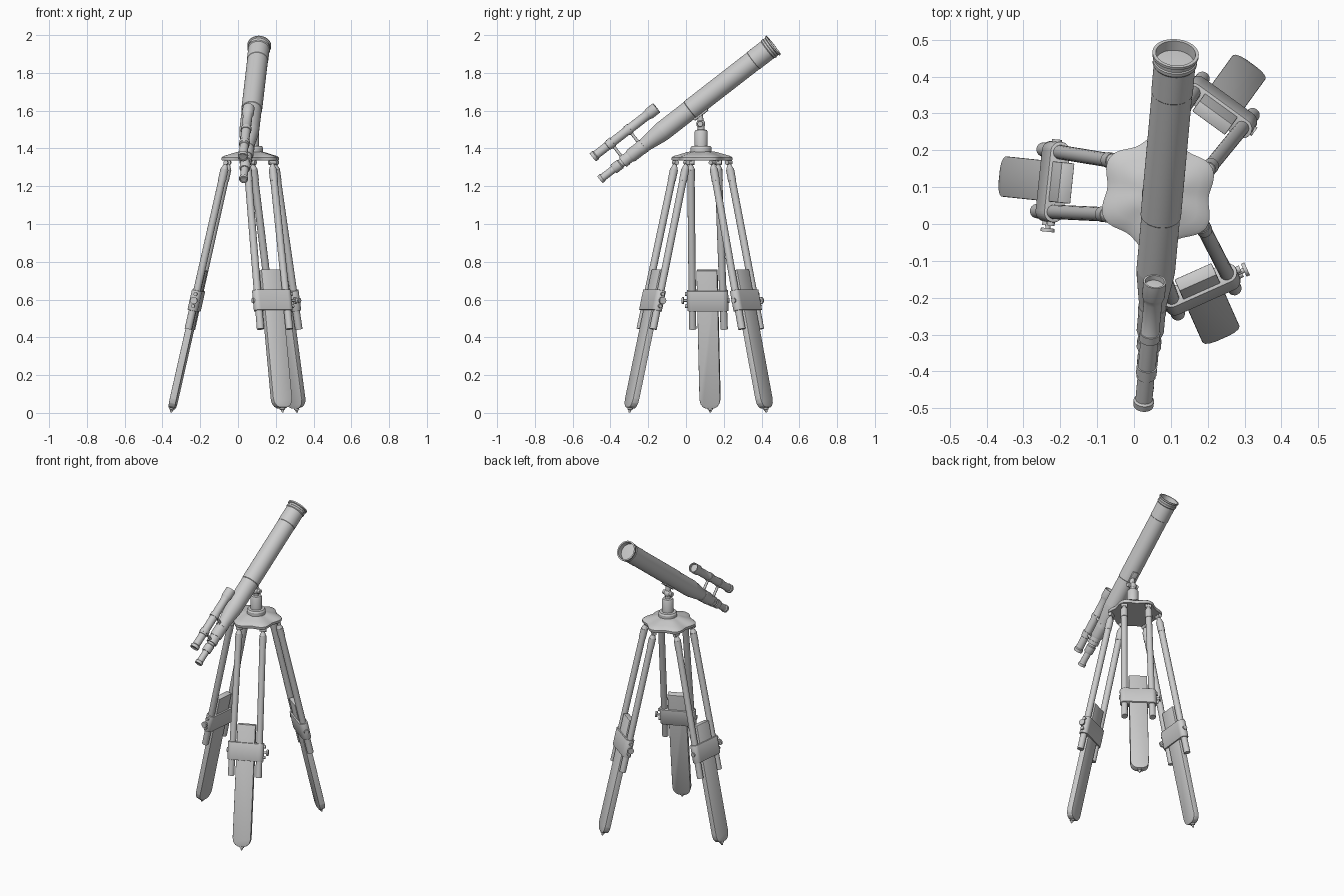
import bpy, bmesh, math
from mathutils import Matrix, Vector

if "Cube" in bpy.data.objects:
    bpy.data.objects.remove(bpy.data.objects["Cube"])

T, R = Matrix.Translation, Matrix.Rotation
rad = math.radians


def finish(name, bm, mat):
    bm.transform(mat)
    bmesh.ops.recalc_face_normals(bm, faces=bm.faces[:])
    me = bpy.data.meshes.new(name)
    bm.to_mesh(me)
    bm.free()
    ob = bpy.data.objects.new(name, me)
    bpy.context.collection.objects.link(ob)
    return ob


def lathe(name, profile, mat, n=32, scale=lambda a: 1.0):
    """Revolve (radius, height) points about z; scale(angle) shapes the outline."""
    bm = bmesh.new()
    rings = []
    for r, z in profile:
        if r == 0:
            rings.append([bm.verts.new((0, 0, z))])
        else:
            rings.append([bm.verts.new((r * scale(a) * math.cos(a), r * scale(a) * math.sin(a), z))
                          for a in (2 * math.pi * i / n for i in range(n))])
    for a, b in zip(rings, rings[1:]):
        for i in range(n):
            j = (i + 1) % n
            loop = [a[i % len(a)], a[j % len(a)], b[j % len(b)], b[i % len(b)]]
            bm.faces.new(list(dict.fromkeys(loop)))
    return finish(name, bm, mat)


def rod(name, p, q, r, mat, n=20, r2=None):
    p, q = Vector(p), Vector(q)
    d = q - p
    local = T(p) @ d.to_track_quat('Z', 'Y').to_matrix().to_4x4()
    r2 = r if r2 is None else r2
    return lathe(name, [(0, 0), (r, 0), (r2, d.length), (0, d.length)], mat @ local, n)


def prism(name, outline, vec, mat, bevel=0.0):
    """Extrude a flat outline of 3D points along vec."""
    bm = bmesh.new()
    f = bm.faces.new([bm.verts.new(p) for p in outline])
    ex = bmesh.ops.extrude_face_region(bm, geom=[f])
    bmesh.ops.translate(bm, vec=vec, verts=[v for v in ex['geom'] if isinstance(v, bmesh.types.BMVert)])
    if bevel:
        bmesh.ops.bevel(bm, geom=bm.edges[:], offset=bevel, segments=2, affect='EDGES', profile=0.5)
    return finish(name, bm, mat)


# ---- Tripod head: scalloped domed plate and column
base = T((0.065, 0.085, 0)) @ R(rad(-6), 4, 'Z')
lathe("head_plate", [(0, 1.335), (0.98, 1.335), (1, 1.34), (1, 1.352), (0.93, 1.36), (0.75, 1.368),
                     (0.5, 1.38), (0.35, 1.385), (0, 1.385)], base, 96,
      lambda a: 0.15 + 0.012 * math.cos(6 * (a - rad(30))))
column = T((0.077, 0.08, 0))
lathe("column", [(0, 1.37), (0.056, 1.37), (0.056, 1.403), (0.05, 1.412), (0.035, 1.414), (0.035, 1.488),
                 (0.03, 1.497), (0.018, 1.5), (0.018, 1.515), (0, 1.515)], column)

# ---- Legs
tilt = math.atan2(0.297, 1.31)
for k, ang in enumerate((180, 300, 60)):
    leg = base @ R(rad(ang), 4, 'Z') @ T((0.422, 0, 0)) @ R(-tilt, 4, 'Y')
    tag = "_%d" % (k + 1)
    # lower slab with rounded foot and metal tip
    half = [(0.055, 0.775), (0.055, 0.075), (0.05, 0.052), (0.038, 0.035), (0.02, 0.026)]
    out = [(-0.018, y, s) for y, s in half] + [(-0.018, -y, s) for y, s in reversed(half)]
    prism("leg_slab" + tag, out, (0.036, 0, 0), leg, 0.003)
    lathe("foot_tip" + tag, [(0, 0.002), (0.004, 0.002), (0.009, 0.016), (0.014, 0.018),
                             (0.014, 0.035), (0, 0.035)], leg, 16)
    # sliding clamp band round slab and poles
    ring = []
    for sgn in (1, -1):
        for i in range(13):
            a = math.pi * i / 12
            ring.append((sgn * 0.027 * math.cos(a), sgn * (0.083 + 0.027 * math.sin(a)), 0.555))
    prism("clamp" + tag, ring, (0, 0, 0.11), leg, 0.002)
    # clamp screws and knob
    rod("clamp_knob_shaft" + tag, (0, 0.1, 0.61), (0, 0.128, 0.61), 0.007, leg, 12)
    rod("clamp_knob" + tag, (0, 0.127, 0.61), (0, 0.137, 0.61), 0.019, leg)
    for s in (0.58, 0.645):
        rod("clamp_bolt" + tag, (0, 0.1, s), (0, 0.12, s), 0.01, leg, 12)
    rod("clamp_front_stud" + tag, (0, -0.1, 0.61), (0, -0.115, 0.61), 0.014, leg, 16)
    # twin upper poles with hinges under the plate
    for sgn in (1, -1):
        lo, hi = Vector((0, sgn * 0.084, 0.455)), Vector((0, sgn * 0.073, 1.325))
        rod("leg_pole" + tag, lo, hi, 0.0195, leg)
        d = (hi - lo).normalized()
        rod("pole_collar" + tag, hi - d * 0.065, hi - d * 0.003, 0.0215, leg)
        rod("pole_cap" + tag, hi, hi + d * 0.02, 0.0195, leg, r2=0.011)
        rod("hinge_tongue" + tag, hi, hi + d * 0.045, 0.010, leg, 12)
        pin = hi + d * 0.034
        w = Vector((0, 0.019, 0))
        rod("hinge_pin" + tag, pin - w, pin + w, 0.012, leg, 16)

# ---- Telescope: local z runs up the optical axis, local y is its upper side
start, end = Vector((0.029, -0.455, 1.235)), Vector((0.113, 0.463, 1.947))
zax = (end - start).normalized()
xax = zax.cross(Vector((0, 0, 1))).normalized()
yax = xax.cross(zax)
scope = T(start) @ Matrix((xax, yax * 1.0, zax)).transposed().to_4x4()
L = (end - start).length

lathe("main_tube", [(0, 0.42), (0.0525, 0.42), (0.0525, 0.604), (0.055, 0.607), (0.055, 1.03),
                    (0.0565, 1.032), (0.0565, L - 0.04), (0.06, L - 0.035), (0.06, L - 0.025),
                    (0.057, L - 0.022), (0.057, L - 0.012), (0.063, L - 0.008), (0.063, L),
                    (0.054, L), (0.052, L - 0.03), (0, L - 0.026)], scope, 48)
lathe("focuser_cone", [(0, 0.2), (0.034, 0.2), (0.037, 0.21), (0.037, 0.3), (0.04, 0.32),
                       (0.051, 0.4), (0.0525, 0.42), (0, 0.42)], scope, 40)
lathe("drawtube", [(0, 0.09), (0.025, 0.09), (0.028, 0.095), (0.028, 0.135), (0.024, 0.14), (0.024, 0.16),
                   (0.031, 0.163), (0.031, 0.2), (0, 0.2)], scope)
lathe("eyepiece", [(0, 0.008), (0.016, 0.004), (0.018, 0), (0.023, 0), (0.024, 0.016), (0.02, 0.022),
                   (0.02, 0.095), (0, 0.095)], scope)

# ---- Finder scope on two posts
finder = scope @ T((0, 0.117, 0))
lathe("finder_tube", [(0, 0.05), (0.02, 0.048), (0.021, 0.042), (0.027, 0.042), (0.028, 0.06), (0.023, 0.065),
                      (0.023, 0.14), (0.026, 0.142), (0.026, 0.16), (0.024, 0.162), (0.024, 0.27),
                      (0.026, 0.272), (0.026, 0.29), (0.025, 0.292), (0.025, 0.40), (0.029, 0.415),
                      (0.031, 0.42), (0.031, 0.47), (0.026, 0.47), (0.025, 0.455), (0, 0.458)], finder)
for t in (0.165, 0.282):
    rod("finder_post", (0, 0.02, t), (0, 0.1, t), 0.008, scope, 12)
    rod("finder_ring", (0, 0.117, t - 0.012), (0, 0.117, t + 0.012), 0.028, scope, 32)
    rod("tube_ring", (0, 0, t - 0.012), (0, 0, t + 0.012), 0.0385 if t > 0.2 else 0.033, scope, 32)

# ---- Swivel joint between column and tube
joint = Vector((0.077, 0.078, 1.53))
lathe("swivel_ball", [(0, -0.024)] + [(0.024 * math.sin(a), -0.024 * math.cos(a))
                                      for a in (math.pi * i / 10 for i in range(1, 10))] + [(0, 0.024)], T(joint), 24)
rod("swivel_axle", joint - xax * 0.034, joint + xax * 0.034, 0.014, Matrix())
rod("swivel_arm", joint, start + zax * 0.635 - yax * 0.045, 0.016, Matrix())
prism("tube_saddle", [(-0.018, -0.062, 0.59), (0.018, -0.062, 0.59), (0.018, -0.062, 0.68), (-0.018, -0.062, 0.68)],
      (0, 0.03, 0), scope, 0.003)

# ---- Smooth shading with sharp edges kept
for ob in bpy.context.scene.objects:
    ob.select_set(True)
    bpy.context.view_layer.objects.active = ob
bpy.ops.object.shade_smooth_by_angle(angle=rad(32))
